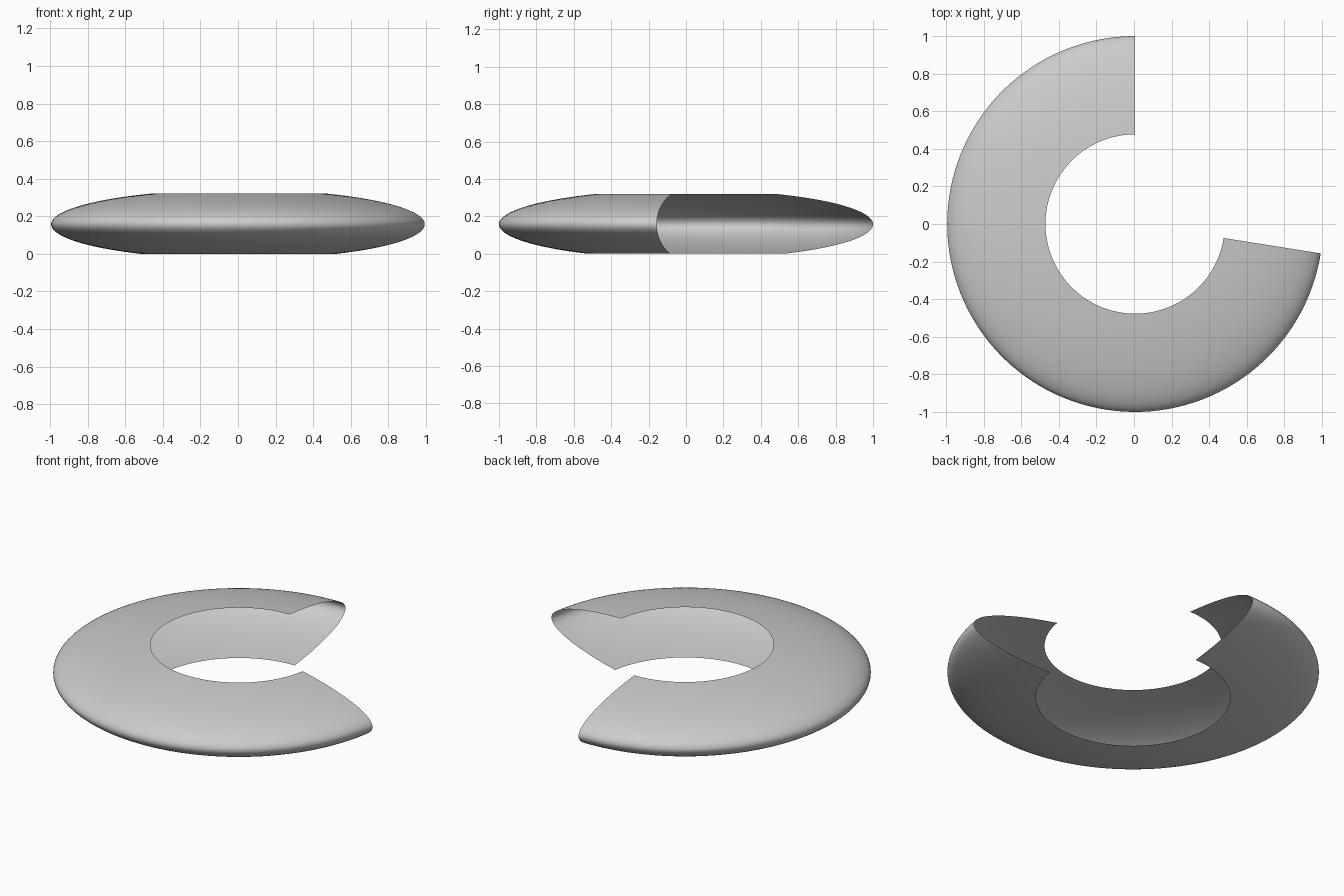
import bpy
import bmesh
from math import acos, asin, cos, sin, radians
from mathutils import Matrix, Vector

cube = bpy.data.objects.get("Cube")
if cube:
    bpy.data.objects.remove(cube, do_unlink=True)

# Flattened ball, cut off at top and bottom, swept through part of a turn
TOP_HOLE, BOTTOM_HOLE = 0.477, 0.523
HEIGHT = 0.32
SWEEP = radians(261)
PROFILE_STEPS, SWEEP_STEPS = 40, 96
AXIS_X = 0.006

top_angle, bottom_angle = acos(TOP_HOLE), -acos(BOTTOM_HOLE)
half_height = HEIGHT / (sin(top_angle) - sin(bottom_angle))

# Outer wall profile, from the bottom rim up to the top rim
bm = bmesh.new()
profile = []
for i in range(PROFILE_STEPS + 1):
    a = bottom_angle + (top_angle - bottom_angle) * i / PROFILE_STEPS
    z = half_height * (sin(a) - sin(bottom_angle))
    profile.append(bm.verts.new((0, cos(a), z)))
edges = [bm.edges.new(pair) for pair in zip(profile, profile[1:])]

# Open shell: sweep from the back, round the right side, to the left side
bmesh.ops.spin(bm, geom=profile + edges, cent=(0, 0, 0), axis=(0, 0, 1),
               angle=SWEEP, steps=SWEEP_STEPS, use_duplicate=False)
bmesh.ops.translate(bm, verts=bm.verts, vec=(AXIS_X, 0, 0))

# Turn all faces outward
bm.normal_update()
for face in bm.faces:
    outward = face.calc_center_median() - Vector((AXIS_X, 0, HEIGHT / 2))
    if face.normal.dot(outward) < 0:
        face.normal_flip()
    face.smooth = True

mesh = bpy.data.meshes.new("open_ring_shell")
bm.to_mesh(mesh)
bm.free()
shell = bpy.data.objects.new("open_ring_shell", mesh)
bpy.context.collection.objects.link(shell)

# Plain grey
grey = bpy.data.materials.new("light_grey")
grey.use_nodes = True
colour = (0.6, 0.6, 0.6, 1)
grey.diffuse_color = colour
grey.node_tree.nodes["Principled BSDF"].inputs["Base Color"].default_value = colour
mesh.materials.append(grey)
